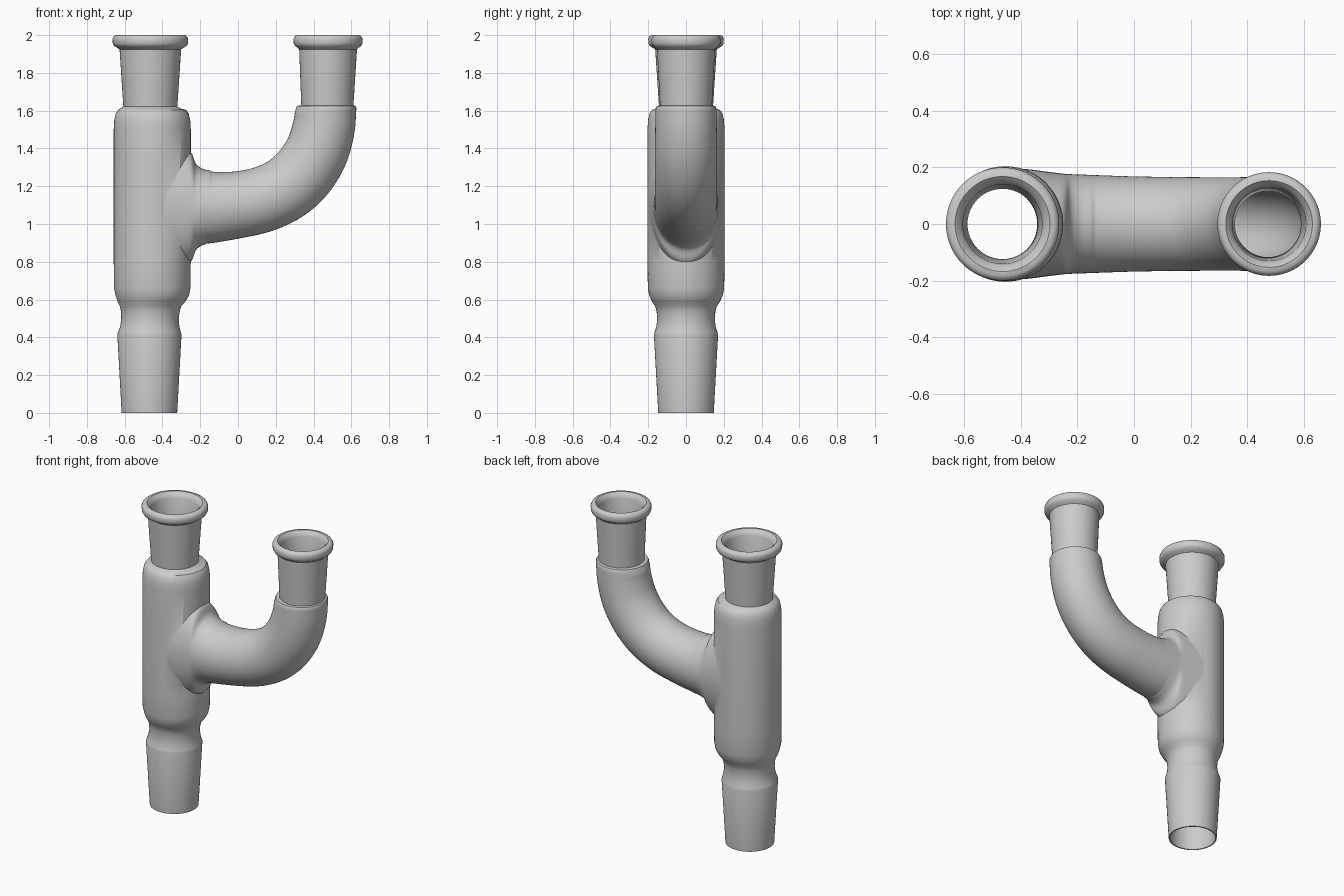
import bpy, bmesh, math
from mathutils import Vector

if "Cube" in bpy.data.objects:
    bpy.data.objects.remove(bpy.data.objects["Cube"])

SEG = 72


def skin(name, rings):
    """Solid from rings of (x, z, tangent_x, tangent_z, in-plane radius, y radius)."""
    bm = bmesh.new()
    loops = []
    for x, z, tx, tz, rn, ry in rings:
        n = Vector((tz, 0, -tx)).normalized()
        loop = []
        for i in range(SEG):
            a = 2 * math.pi * i / SEG
            p = Vector((x, 0, z)) + n * rn * math.cos(a) + Vector((0, ry * math.sin(a), 0))
            loop.append(bm.verts.new(p))
        loops.append(loop)
    for a, b in zip(loops, loops[1:]):
        for i in range(SEG):
            j = (i + 1) % SEG
            bm.faces.new((a[i], a[j], b[j], b[i]))
    bm.faces.new(loops[0])
    bm.faces.new(loops[-1])
    bmesh.ops.recalc_face_normals(bm, faces=bm.faces)
    me = bpy.data.meshes.new(name)
    bm.to_mesh(me)
    bm.free()
    ob = bpy.data.objects.new(name, me)
    bpy.context.collection.objects.link(ob)
    return ob


def upright(rows):
    return [(x, z, 0, 1, r, r) for x, r, z in rows]


def spline(rows, steps=5):
    """Catmull-Rom through (x, z, rn, ry) rows, returned with tangents."""
    pts = [Vector(r) for r in rows]
    ext = [2 * pts[0] - pts[1]] + pts + [2 * pts[-1] - pts[-2]]
    out = []
    for k in range(len(pts) - 1):
        a, b, c, d = ext[k:k + 4]
        for s in range(steps):
            t = s / steps
            out.append(0.5 * (2 * b + (c - a) * t + (2 * a - 5 * b + 4 * c - d) * t * t
                              + (3 * b - a - 3 * c + d) * t ** 3))
    out.append(pts[-1])
    rings = []
    for k, p in enumerate(out):
        q = out[min(k + 1, len(out) - 1)] - out[max(k - 1, 0)]
        if k == len(out) - 1:
            q = Vector((0, 1, 0, 0))
        rings.append((p[0], p[1], q[0], q[1], p[2], p[3]))
    return rings


# Main tube: ground cone, waist, wide body, socket neck and rim (x, radius, z)
L, B, N = -0.469, -0.454, -0.464
main_outer = [(L, .147, 0), (L, .170, .415), (L, .167, .425), (L + .002, .157, .455),
              (L + .003, .152, .50), (L + .005, .156, .54), (L + .006, .163, .565),
              (B - .004, .180, .59), (B, .194, .62), (B, .202, .66), (B, .204, .80),
              (B, .204, 1.50), (B, .201, 1.55), (B, .193, 1.585), (B, .18, 1.604),
              (N, .16, 1.611), (N, .143, 1.622), (N, .163, 1.925), (N, .176, 1.933),
              (N, .192, 1.943), (N, .199, 1.955), (N, .200, 1.98), (N, .194, 1.993),
              (N, .182, 2.0)]
main_inner = [(L, .139, -.02), (L, .139, .03), (L, .135, .40), (L, .128, .46), (L, .127, .54),
              (B, .14, .58), (B, .165, .63), (B, .172, .68), (B, .172, 1.50), (B, .16, 1.56),
              (N, .128, 1.60), (N, .124, 1.63), (N, .140, 1.965), (N, .150, 1.985),
              (N, .170, 2.002), (N, .170, 2.03)]

# Side arm: flared root, swept bend (x, z, in-plane radius, y radius)
arm_path = [(-.46, 1.09, .33, .199), (-.38, 1.09, .33, .194), (-.31, 1.09, .32, .185),
            (-.25, 1.09, .29, .178), (-.225, 1.09, .232, .176), (-.20, 1.09, .209, .175),
            (-.17, 1.09, .197, .174), (-.12, 1.09, .187, .172), (0, 1.102, .177, .168),
            (.13, 1.13, .174, .166), (.25, 1.185, .172, .165), (.345, 1.27, .171, .165),
            (.415, 1.38, .168, .165), (.452, 1.50, .165, .163), (.465, 1.60, .161, .161)]
A, C = .467, .477
arm_outer = spline(arm_path) + upright([
    (A, .160, 1.615), (A, .155, 1.625), (C - .004, .138, 1.628), (C, .153, 1.925),
    (C, .162, 1.933), (C, .176, 1.943), (C, .182, 1.955), (C, .183, 1.98),
    (C, .177, 1.993), (C, .166, 2.0)])
arm_inner = spline([(x, z, a - .033, b - .033) for x, z, a, b in arm_path]) + upright([
    (C - .004, .117, 1.63), (C, .130, 1.965), (C, .138, 1.985),
    (C, .155, 2.002), (C, .155, 2.03)])

# Fuse the glass, then hollow it out
adapter = skin("branched_glass_adapter", upright(main_outer))
tools = [(skin("side_arm", arm_outer), 'UNION'),
         (skin("main_bore", upright(main_inner)), 'DIFFERENCE'),
         (skin("side_bore", arm_inner), 'DIFFERENCE')]
bpy.context.view_layer.objects.active = adapter
for ob, op in tools:
    ob.hide_render = True
    m = adapter.modifiers.new(op.title(), 'BOOLEAN')
    m.object, m.operation, m.solver = ob, op, 'EXACT'
    bpy.ops.object.modifier_apply(modifier=m.name)
for ob, op in tools:
    bpy.data.objects.remove(ob)

bpy.ops.object.select_all(action='DESELECT')
adapter.select_set(True)
bpy.ops.object.shade_smooth_by_angle(angle=math.radians(40))
